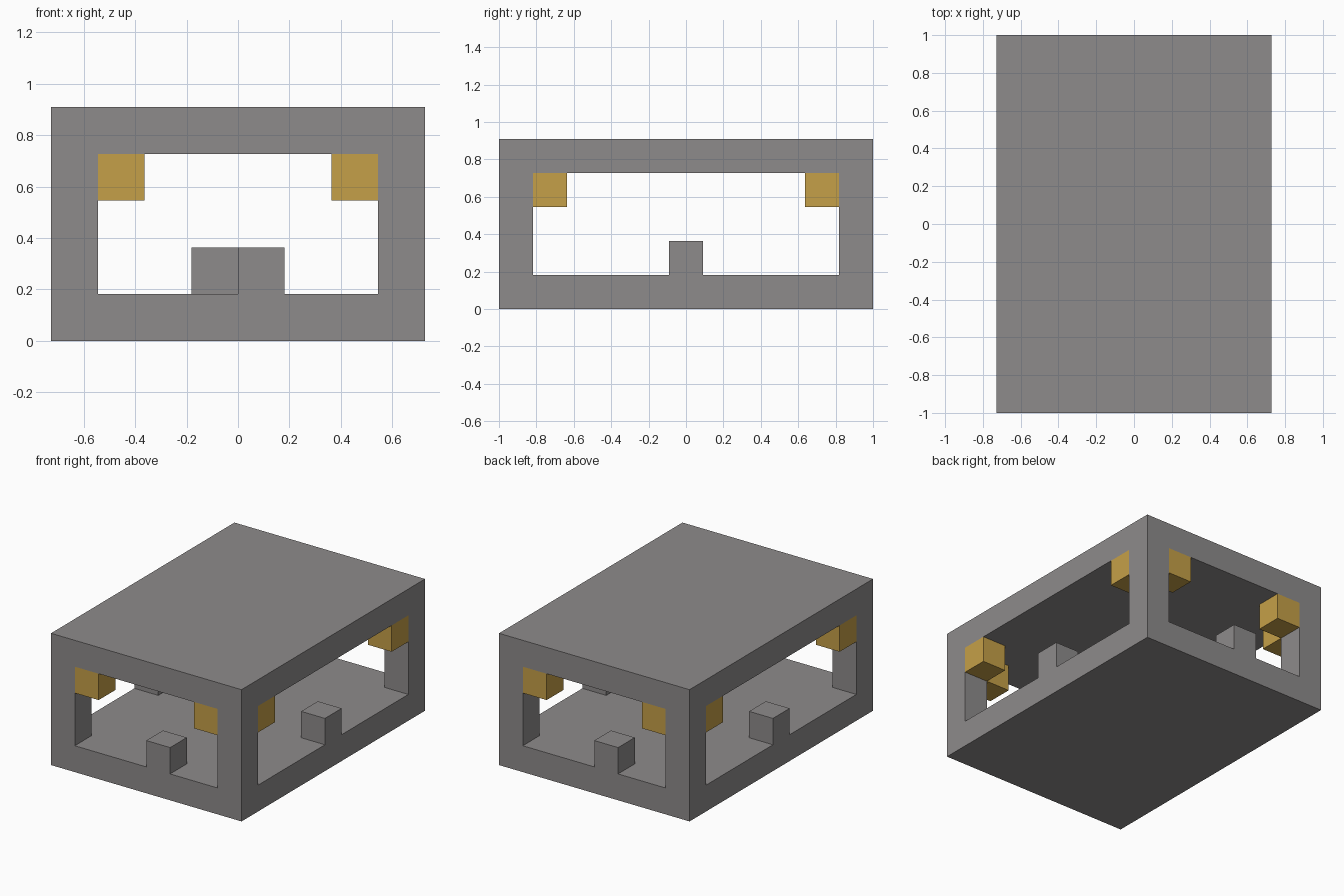
import bpy
from mathutils import Vector

if "Cube" in bpy.data.objects:
    bpy.data.objects.remove(bpy.data.objects["Cube"], do_unlink=True)

U = 2 / 11                      # one block
HALF_X, HALF_Y, TOP = 4, 5.5, 5  # hut extents in blocks


def material(name, colour):
    mat = bpy.data.materials.new(name)
    mat.use_nodes = True
    mat.diffuse_color = colour
    mat.node_tree.nodes["Principled BSDF"].inputs["Base Color"].default_value = colour
    return mat


stone = material("stone_grey", (0.27, 0.258, 0.258, 1))
gold = material("lamp_gold", (0.56, 0.35, 0.065, 1))


def box(name, low, high, mat):
    """Box between two corners given in blocks."""
    low, high = Vector(low) * U, Vector(high) * U
    bpy.ops.mesh.primitive_cube_add(size=1, location=(low + high) / 2)
    ob = bpy.context.object
    ob.name = name
    ob.scale = high - low
    bpy.ops.object.transform_apply(location=False, rotation=False, scale=True)
    ob.data.materials.append(mat)
    return ob


# Frame: solid block with openings cut through both ways, leaving corner posts
frame = box("frame", (-HALF_X, -HALF_Y, 0), (HALF_X, HALF_Y, TOP), stone)
cutters = [
    box("side_opening_cutter", (-5, 1 - HALF_Y, 1), (5, HALF_Y - 1, TOP - 1), stone),
    box("end_opening_cutter", (1 - HALF_X, -7, 1), (HALF_X - 1, 7, TOP - 1), stone),
]
bpy.context.view_layer.objects.active = frame
for cutter in cutters:
    cutter.hide_render = True
    mod = frame.modifiers.new(cutter.name, "BOOLEAN")
    mod.operation = "DIFFERENCE"
    mod.solver = "EXACT"
    mod.object = cutter
    bpy.ops.object.modifier_apply(modifier=mod.name)
for cutter in cutters:
    bpy.data.objects.remove(cutter, do_unlink=True)


def block(name, x, y, z, mat):
    """Unit block with its lower corner at x, y, z."""
    return box(name, (x, y, z), (x + 1, y + 1, z + 1), mat)


# Sill blocks in the middle of each opening
block("front_sill_block", 0, -HALF_Y, 1, stone)
block("back_sill_block", -1, HALF_Y - 1, 1, stone)
block("left_sill_block", HALF_X - 1, -0.5, 1, stone)
block("right_sill_block", -HALF_X, -0.5, 1, stone)

# Gold blocks in the upper corners of every opening, flush with the walls
for side, sx in (("left", 1), ("right", -1)):
    for end, sy in (("front", -1), ("back", 1)):
        cx, cy = sx * (HALF_X - 0.5), sy * (HALF_Y - 0.5)
        block(f"{end}_{side}_end_lamp", cx - sx - 0.5, cy - 0.5, TOP - 2, gold)
        block(f"{end}_{side}_side_lamp", cx - 0.5, cy - sy - 0.5, TOP - 2, gold)
